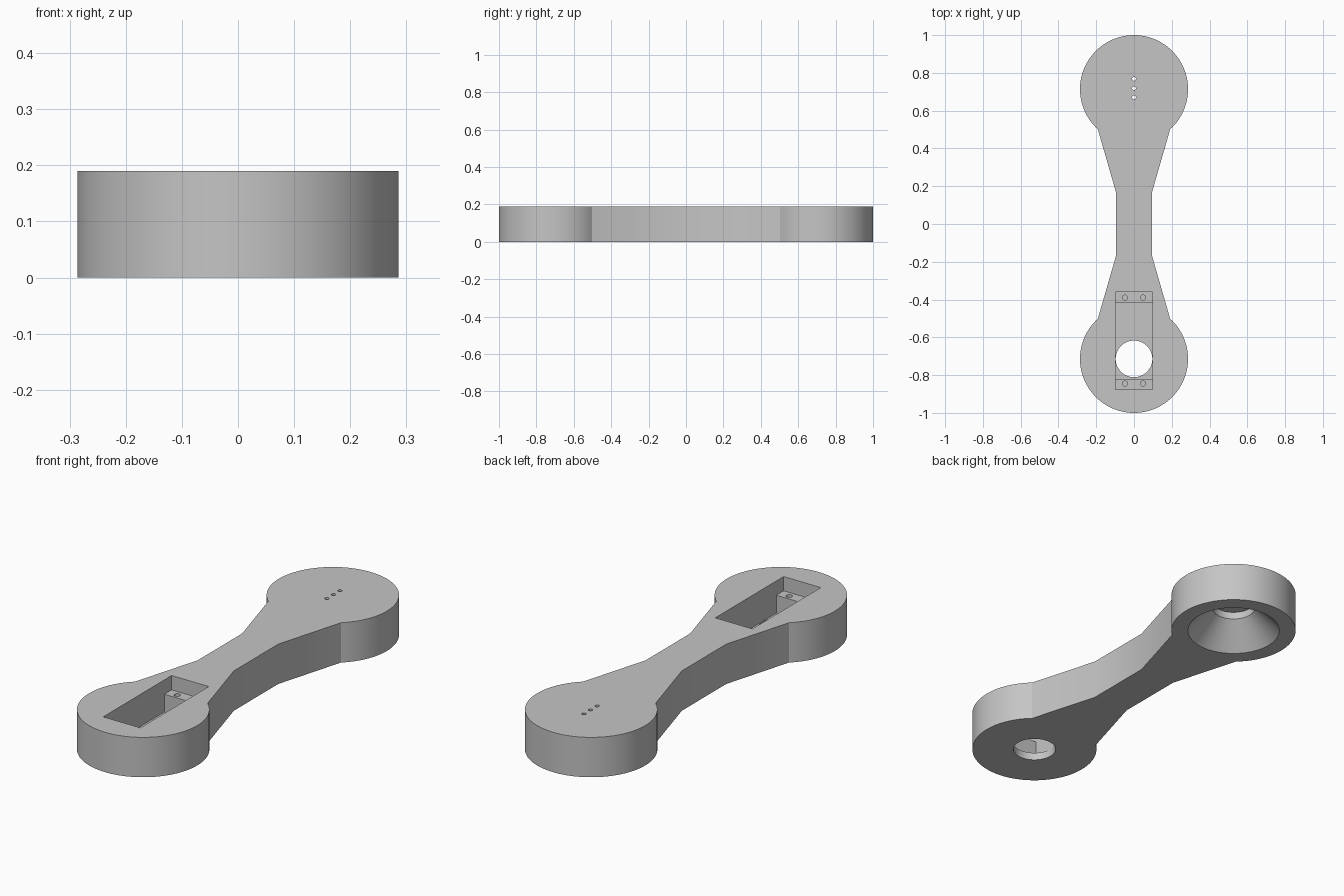
import bpy
import bmesh
from math import sin, cos, pi, atan2, radians

if "Cube" in bpy.data.objects:
    bpy.data.objects.remove(bpy.data.objects["Cube"])

HEIGHT = 0.19        # plate thickness
END_R = 0.286        # radius of the round ends
END_Y = 0.714        # distance of the round ends from the middle
BORE_R = 0.097       # shaft bore and horn recess
SKIN = 0.037         # thin floor under the pocket and above the recess
LEDGE = 0.122        # height of the mounting ledges

grey = bpy.data.materials.new("light grey plastic")
grey.use_nodes = True
colour = (0.56, 0.56, 0.56, 1)
grey.diffuse_color = colour
grey.node_tree.nodes["Principled BSDF"].inputs["Base Color"].default_value = colour


def loft(name, rings):
    """Closed solid through matching rings of points."""
    bm = bmesh.new()
    loops = [[bm.verts.new(p) for p in ring] for ring in rings]
    n = len(loops[0])
    for a, b in zip(loops, loops[1:]):
        for i in range(n):
            j = (i + 1) % n
            bm.faces.new((a[i], a[j], b[j], b[i]))
    bm.faces.new(loops[0])
    bm.faces.new(loops[-1])
    bmesh.ops.recalc_face_normals(bm, faces=bm.faces)
    mesh = bpy.data.meshes.new(name)
    bm.to_mesh(mesh)
    bm.free()
    mesh.materials.append(grey)
    obj = bpy.data.objects.new(name, mesh)
    bpy.context.collection.objects.link(obj)
    return obj


def lathe(name, x, y, profile, segments):
    """Round solid from (radius, z) pairs."""
    turn = [2 * pi * i / segments for i in range(segments)]
    return loft(name, [[(x + r * cos(t), y + r * sin(t), z) for t in turn]
                       for r, z in profile])


# Arm outline: two round ends joined by a tapered waist
start = atan2(0.503 - END_Y, 0.19)
steps = 72
arc = []
for i in range(steps + 1):
    t = start + (pi - 2 * start) * i / steps
    arc.append((END_R * cos(t), END_Y + END_R * sin(t)))
half = [(0.095, 0.167)] + arc + [(-0.095, 0.167)]
outline = half + [(-x, -y) for x, y in half]
arm = loft("link_arm", [[(x, y, z) for x, y in outline] for z in (0, HEIGHT)])

# Stepped motor pocket, open at the top of the front end
top = HEIGHT + 0.05
step = [(-0.875, top), (-0.875, LEDGE), (-0.82, LEDGE), (-0.82, SKIN),
        (-0.415, SKIN), (-0.415, LEDGE), (-0.36, LEDGE), (-0.36, top)]
cutters = [loft("motor_pocket_cutter",
                [[(x, y, z) for y, z in step] for x in (-0.098, 0.098)])]

# Shaft bore through the pocket floor
cutters.append(lathe("shaft_bore_cutter", 0, -END_Y,
                     [(BORE_R, -0.05), (BORE_R, 0.08)], 64))

# Blind screw holes in the two ledges
for x in (-0.048, 0.048):
    for y in (-0.39, -0.845):
        cutters.append(lathe("screw_hole_cutter", x, y,
                             [(0.014, 0.05), (0.014, LEDGE + 0.03)], 24))

# Conical recess with a round seat under the rear end
cutters.append(lathe("cone_recess_cutter", 0, END_Y,
                     [(0.23, -0.02), (BORE_R, 0.118), (BORE_R, HEIGHT - SKIN)], 72))

# Row of pin holes above the recess
for offset in (-0.049, 0, 0.049):
    cutters.append(lathe("pin_hole_cutter", 0, END_Y + 0.005 + offset,
                         [(0.01, 0.13), (0.01, top)], 16))

# Cut everything out, then drop the cutters
bpy.ops.object.select_all(action='DESELECT')
bpy.context.view_layer.objects.active = arm
arm.select_set(True)
for cutter in cutters:
    cutter.hide_render = True
    cut = arm.modifiers.new(cutter.name, 'BOOLEAN')
    cut.operation = 'DIFFERENCE'
    cut.solver = 'EXACT'
    cut.object = cutter
    bpy.ops.object.modifier_apply(modifier=cut.name)
    bpy.data.objects.remove(cutter)

bpy.ops.object.shade_smooth_by_angle(angle=radians(30))
